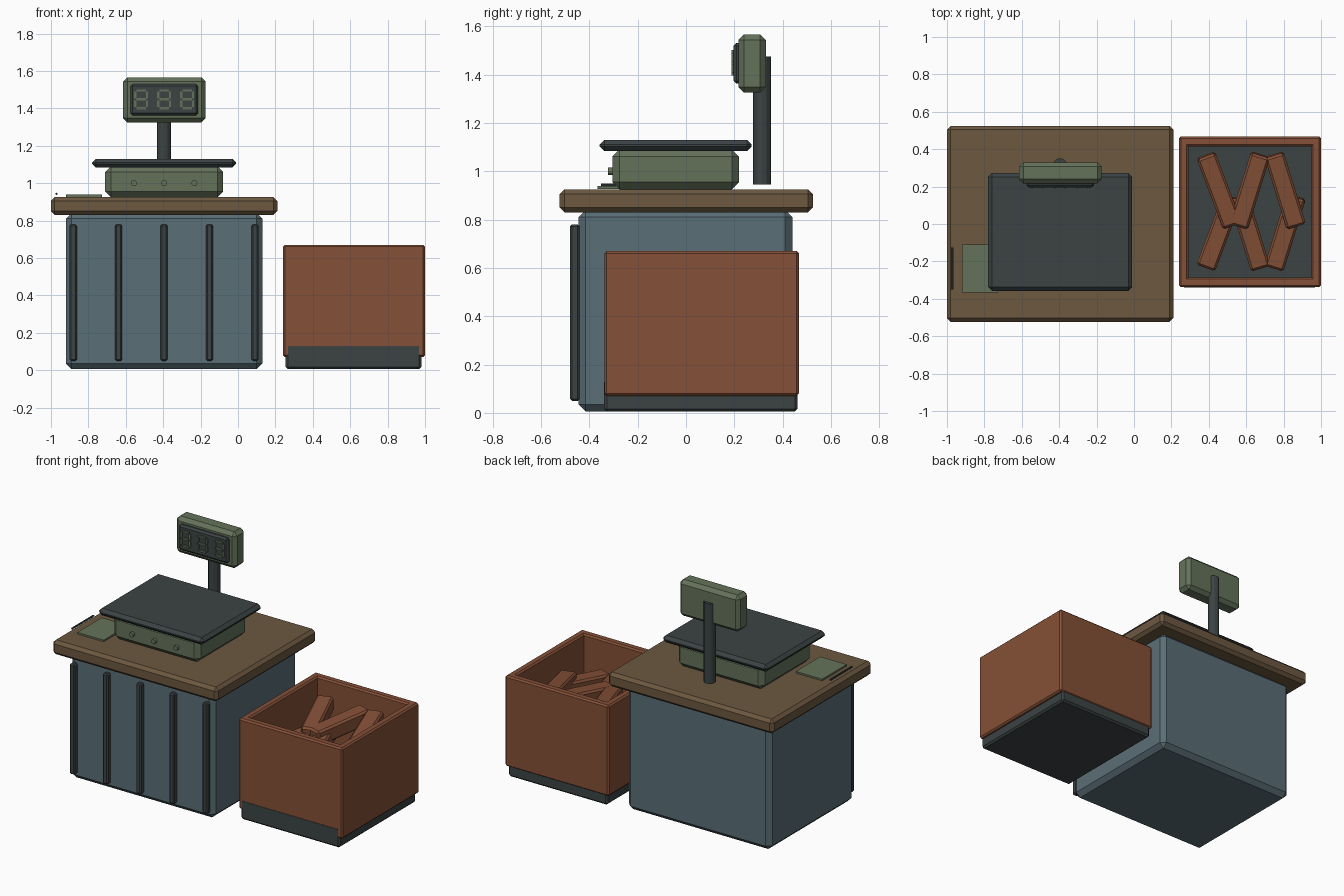
import bpy
import bmesh
import math

if "Cube" in bpy.data.objects:
    bpy.data.objects.remove(bpy.data.objects["Cube"])


def material(name, rgb):
    m = bpy.data.materials.new(name)
    lin = [((c / 255 + 0.055) / 1.055) ** 2.4 for c in rgb]
    m.diffuse_color = (*lin, 1)
    m.use_nodes = True
    m.node_tree.nodes["Principled BSDF"].inputs["Base Color"].default_value = m.diffuse_color
    return m


BLUE = material("blue grey", (90, 110, 118))
WOOD = material("brown wood", (108, 88, 64))
RUST = material("rust orange", (133, 80, 55))
SLATE = material("dark slate", (60, 67, 68))
GREEN = material("sage green", (100, 114, 90))


def finish(name, bm, mat, loc=(0, 0, 0), rot=(0, 0, 0)):
    bmesh.ops.recalc_face_normals(bm, faces=bm.faces)
    me = bpy.data.meshes.new(name)
    bm.to_mesh(me)
    bm.free()
    me.materials.append(mat)
    ob = bpy.data.objects.new(name, me)
    ob.location, ob.rotation_euler = loc, rot
    bpy.context.collection.objects.link(ob)
    return ob


def box(name, x, y, z, mat, bevel=0.0, rot=(0, 0, 0)):
    """Chamfered box from (min, max) ranges on each axis."""
    bm = bmesh.new()
    bmesh.ops.create_cube(bm, size=1)
    bmesh.ops.scale(bm, vec=(x[1] - x[0], y[1] - y[0], z[1] - z[0]), verts=bm.verts)
    if bevel:
        bmesh.ops.bevel(bm, geom=bm.edges[:], offset=bevel, segments=1,
                        affect='EDGES', profile=0.5)
    return finish(name, bm, mat, [sum(r) / 2 for r in (x, y, z)], rot)


def cylinder(name, centre, radius, length, mat, sides=12, rot=(0, 0, 0)):
    bm = bmesh.new()
    bmesh.ops.create_cone(bm, cap_ends=True, segments=sides, radius1=radius,
                          radius2=radius, depth=length)
    return finish(name, bm, mat, centre, rot)


CX = -0.395  # centre line of the counter

# Counter
box("counter_body", (-0.92, 0.13), (-0.445, 0.44), (0.005, 0.84), BLUE, 0.03)
box("counter_top", (-1.0, 0.21), (-0.523, 0.525), (0.83, 0.925), WOOD, 0.02)
for i in range(5):
    x = CX + (i - 2) * 0.243
    box(f"front_slat_{i}", (x - 0.019, x + 0.019), (-0.48, -0.44), (0.05, 0.78), SLATE, 0.008)

# Weighing scale
box("scale_base", (-0.71, -0.08), (-0.305, 0.22), (0.925, 1.09), GREEN, 0.03)
box("scale_pan", (-0.78, -0.01), (-0.357, 0.272), (1.083, 1.13), SLATE, 0.02)
for i in range(3):
    cylinder(f"scale_button_{i}", (CX + (i - 1) * 0.162, -0.312, 1.0), 0.016, 0.022, GREEN,
             rot=(math.pi / 2, 0, 0))

# Display on a pole
cylinder("display_pole", (CX, 0.315, 1.21), 0.037, 0.53, SLATE, 12)
box("display_housing", (-0.615, -0.173), (0.217, 0.33), (1.325, 1.566), GREEN, 0.023)
box("display_screen", (-0.575, -0.213), (0.196, 0.23), (1.362, 1.53), SLATE, 0.012)

# Blank-state display segments: three upright and two side pairs per cell
for c in range(3):
    x, z = CX + (c - 1) * 0.123, 1.448
    for k in (-1, 0, 1):
        zz = z + k * 0.047
        box(f"segment_h_{c}_{k}", (x - 0.025, x + 0.025), (0.188, 0.197),
            (zz - 0.006, zz + 0.006), GREEN)
    for sx in (-1, 1):
        for sz in (-1, 1):
            xx, zz = x + sx * 0.031, z + sz * 0.0235
            box(f"segment_v_{c}_{sx}_{sz}", (xx - 0.006, xx + 0.006), (0.188, 0.197),
                (zz - 0.018, zz + 0.018), GREEN)

# Note pad and pen
box("note_pad", (-0.92, -0.727), (-0.367, -0.11), (0.927, 0.938), GREEN)
cylinder("pen", (-0.97, -0.238, 0.943), 0.006, 0.226, SLATE, 8, (math.pi / 2, 0, 0))

# Open crate: plinth and four walls
box("crate_plinth", (0.255, 0.98), (-0.339, 0.462), (0.005, 0.14), SLATE, 0.012)
Z = (0.07, 0.67)
box("crate_left_wall", (0.24, 0.292), (-0.338, 0.467), Z, RUST, 0.01)
box("crate_right_wall", (0.948, 1.0), (-0.338, 0.467), Z, RUST, 0.01)
box("crate_front_wall", (0.25, 0.99), (-0.338, -0.285), Z, RUST, 0.01)
box("crate_back_wall", (0.25, 0.99), (0.415, 0.467), Z, RUST, 0.01)

# Loose blocks in the crate: two zigzag rows, back row on top
for row, (yc, zc, sign) in enumerate(((0.18, 0.525, 1), (-0.045, 0.465, -1))):
    for i, xc in enumerate((0.455, 0.617, 0.808)):
        turn = sign * (0.36, -0.30, 0.30)[i]
        box(f"block_{row}_{i}", (xc - 0.053, xc + 0.053), (yc - 0.2, yc + 0.2),
            (zc - 0.05, zc + 0.05), RUST, 0.012, (0.1, 0, turn))
